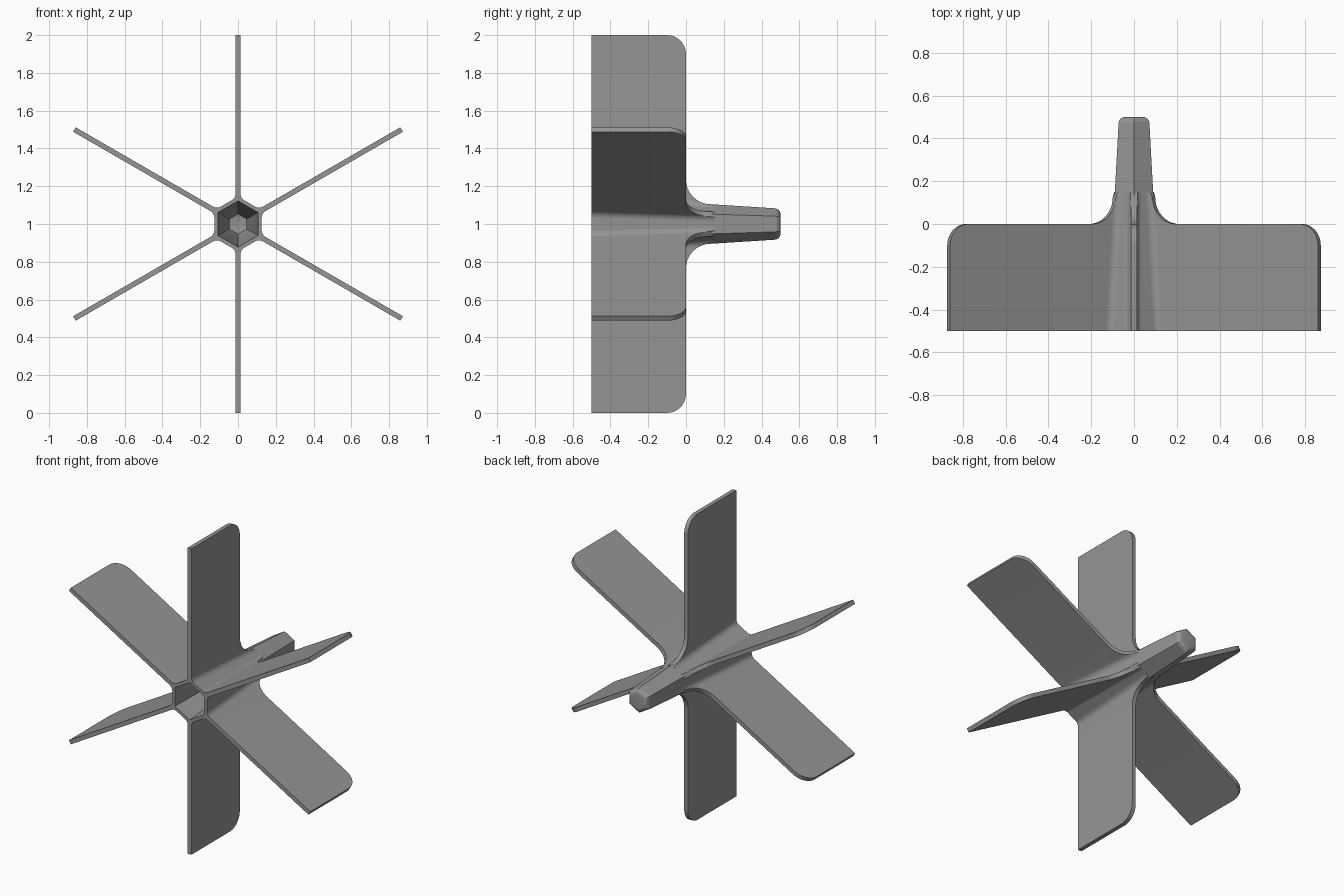
import bpy, bmesh, math
from math import sin, cos, pi, sqrt

if "Cube" in bpy.data.objects:
    bpy.data.objects.remove(bpy.data.objects["Cube"])

grey = bpy.data.materials.new("plain grey")
grey.diffuse_color = (0.3, 0.3, 0.3, 1)
grey.use_nodes = True
grey.node_tree.nodes["Principled BSDF"].inputs["Base Color"].default_value = grey.diffuse_color

CENTRE_Z = 1.0
T = 0.0135          # half thickness of a blade
FILLET = 0.04       # radius where a blade meets the hub


def hub_radius(y):
    """Corner radius of the tapered six-sided hub."""
    return 0.113 - 0.0635 * y


def loft(name, rings, cap_start=True, cap_end=True):
    """Skin a list of equal-length closed rings."""
    bm = bmesh.new()
    rows = [[bm.verts.new(p) for p in ring] for ring in rings]
    n = len(rows[0])
    for a, b in zip(rows, rows[1:]):
        for i in range(n):
            j = (i + 1) % n
            bm.faces.new((a[i], a[j], b[j], b[i]))
    if cap_start:
        bm.faces.new(rows[0])
    if cap_end:
        bm.faces.new(rows[-1])
    bmesh.ops.remove_doubles(bm, verts=bm.verts, dist=1e-5)
    bmesh.ops.recalc_face_normals(bm, faces=bm.faces)
    mesh = bpy.data.meshes.new(name)
    bm.to_mesh(mesh)
    bm.free()
    mesh.materials.append(grey)
    ob = bpy.data.objects.new(name, mesh)
    bpy.context.collection.objects.link(ob)
    bpy.ops.object.select_all(action='DESELECT')
    ob.select_set(True)
    bpy.context.view_layer.objects.active = ob
    bpy.ops.object.shade_smooth_by_angle(angle=math.radians(28))
    return ob


def hexagon(r, y):
    return [(r * cos(pi / 6 + k * pi / 3), y, CENTRE_Z + r * sin(pi / 6 + k * pi / 3))
            for k in range(6)]


# Hollow hub: tapered outside, rounded tip, deep tapered socket open at the front
WALL, TIP = 0.023, 0.03
rings = [hexagon(0.055 * 0.6, 0.475), hexagon(0.053, 0.47), hexagon(0.06, 0.45)]
rings += [hexagon(hub_radius(-0.5) - WALL, -0.5), hexagon(hub_radius(-0.5), -0.5)]
for i in range(7):
    a = i * pi / 12
    rings.append(hexagon(hub_radius(0.5 - TIP) - TIP * 1.15 * (1 - cos(a)),
                         0.5 - TIP + TIP * sin(a)))
loft("hub", rings)


# Blade outline as (y, outer radius): rounded tip corner, then a sweep into the hub
outline = [(-0.5, 1.0)]
for i in range(9):
    a = i * pi / 16
    outline.append((-0.1 + 0.1 * sin(a), 0.9 + 0.1 * cos(a)))
for i in range(11):
    a = i * pi / 20
    outline.append((0.13 * (1 - cos(a)), 0.235 - 0.13 * sin(a)))
outline.append((0.15, hub_radius(0.15) - T / sqrt(3)))


def half_section(y, r_out):
    """Root fillet then outer edge, as (radius, half width) pairs."""
    corner = hub_radius(y) - T / sqrt(3)
    c_r, c_w = corner + FILLET / sqrt(3), T + FILLET
    pts = []
    for i in range(7):
        a = math.radians(60 - 10 * i)
        pts.append((min(c_r - FILLET * sin(a), r_out), c_w - FILLET * cos(a)))
    return pts + [(r_out, T)]


def blade(name, angle):
    rings = []
    for y, r_out in outline:
        half = half_section(y, r_out)
        section = half + [(r, -w) for r, w in reversed(half)]
        rings.append([(r * cos(angle) - w * sin(angle), y,
                       CENTRE_Z + r * sin(angle) + w * cos(angle)) for r, w in section])
    loft(name, rings)


# Six blades, one on each hub corner
for k in range(6):
    blade(f"blade_{k + 1}", pi / 6 + k * pi / 3)
